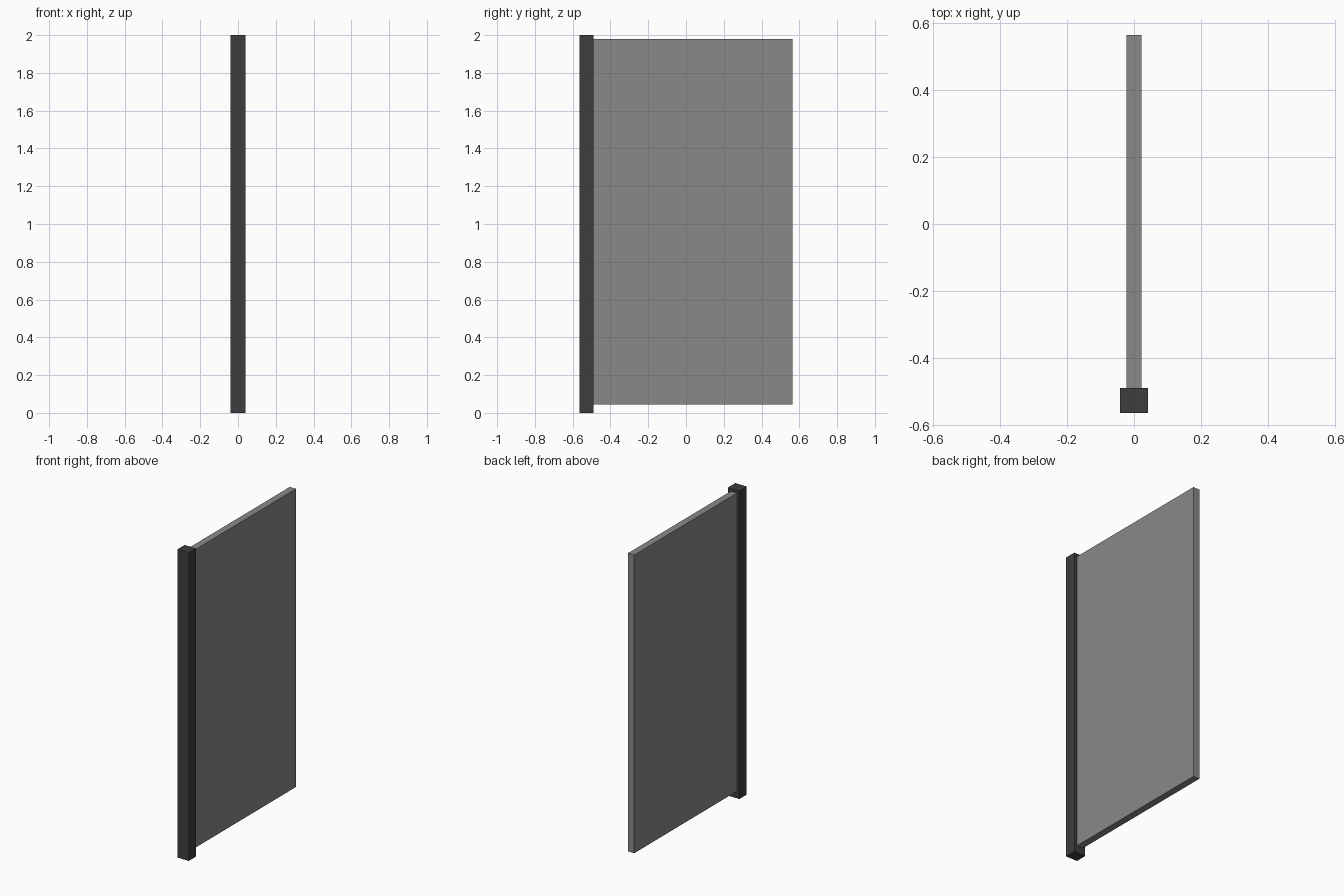
import bpy

if "Cube" in bpy.data.objects:
    bpy.data.objects.remove(bpy.data.objects["Cube"])


def material(name, shade):
    mat = bpy.data.materials.new(name)
    mat.diffuse_color = (shade, shade, shade, 1)
    mat.use_nodes = True
    mat.node_tree.nodes["Principled BSDF"].inputs["Base Color"].default_value = mat.diffuse_color
    return mat


def box(name, low, high, mat):
    size = [b - a for a, b in zip(low, high)]
    centre = [(a + b) / 2 for a, b in zip(low, high)]
    bpy.ops.mesh.primitive_cube_add(size=1, location=centre)
    obj = bpy.context.object
    obj.name = name
    obj.scale = size
    bpy.ops.object.transform_apply(location=False, rotation=False, scale=True)
    obj.data.materials.append(mat)
    return obj


# Upright square-edged post at the front
box("post", (-0.041, -0.563, 0), (0.041, -0.489, 2), material("dark_grey", 0.048))

# Flat panel fixed to the back of the post, clear of the floor
box("panel", (-0.0225, -0.489, 0.045), (0.0225, 0.563, 1.98), material("mid_grey", 0.25))
